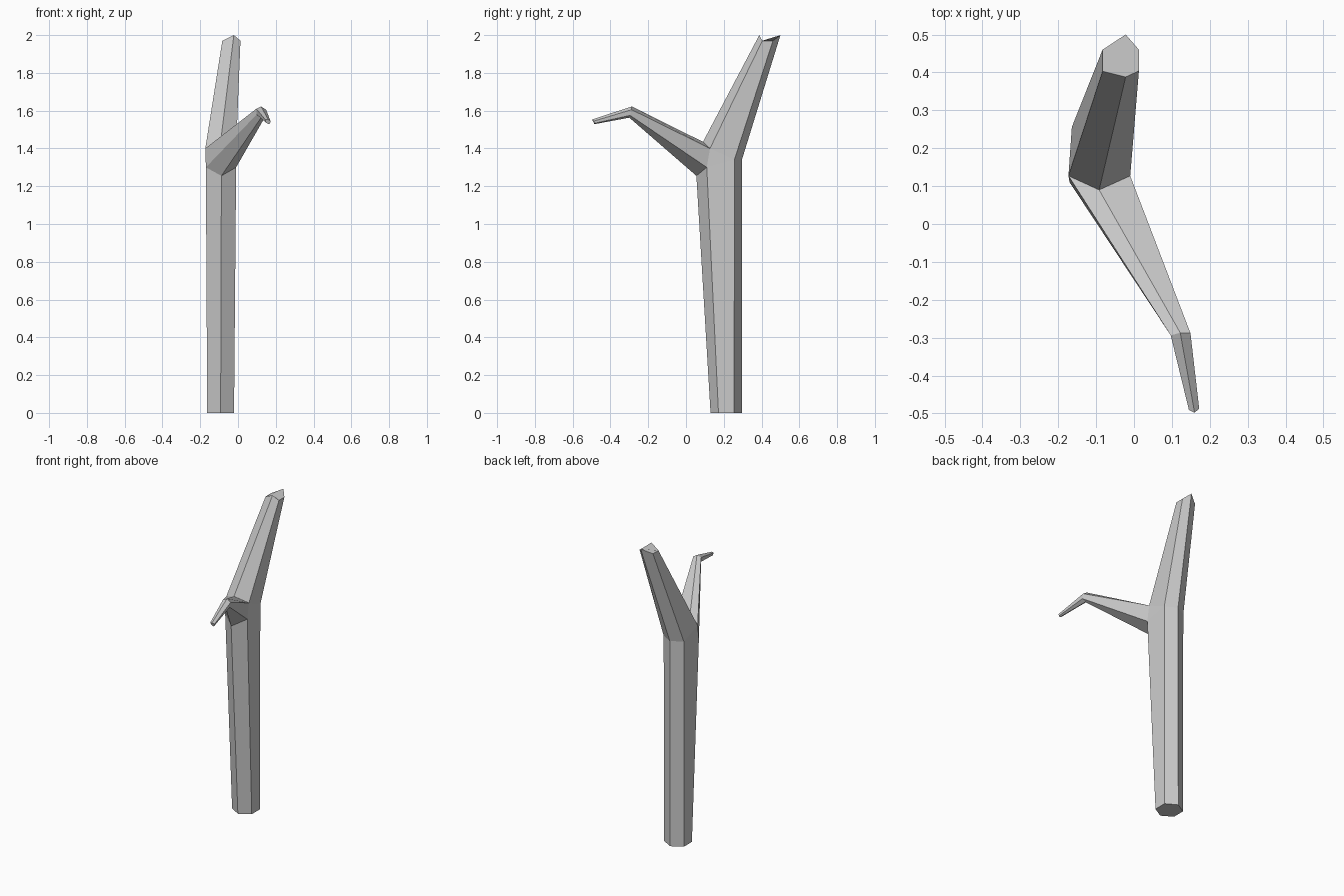
import bpy, bmesh

if "Cube" in bpy.data.objects:
    bpy.data.objects.remove(bpy.data.objects["Cube"])

bm = bmesh.new()


def ring(points):
    return [bm.verts.new(p) for p in points]


def bridge(a, b):
    for i in range(len(a)):
        j = (i + 1) % len(a)
        bm.faces.new((a[i], a[j], b[j], b[i]))


# Hexagonal foot of the trunk: front, front right, back right, back, back left, front left
foot = ring([(-.092, .13, 0), (-.021, .172, 0), (-.021, .255, 0),
             (-.092, .296, 0), (-.163, .255, 0), (-.163, .172, 0)])

# Fork: lower lip, upper lip and the back edge shared by both
low_f, low_r, low_l = ring([(-.088, .055, 1.255), (-.01, .11, 1.30), (-.17, .11, 1.30)])
high_f, high_r, high_l = ring([(-.092, .09, 1.435), (-.01, .127, 1.40), (-.173, .127, 1.40)])
back = ring([(-.018, .256, 1.34), (-.09, .296, 1.34), (-.164, .256, 1.34)])

# Tip of the leaning upper trunk
top = ring([(-.022, .388, 2), (.013, .404, 1.97), (.013, .46, 1.97),
            (-.022, .5, 2), (-.083, .46, 1.97), (-.083, .403, 1.97)])

# Side branch: elbow and drooping tip
elbow = ring([(.122, -.30, 1.563), (.148, -.296, 1.575), (.149, -.288, 1.605),
              (.122, -.287, 1.622), (.097, -.294, 1.61), (.099, -.297, 1.58)])
twig = ring([(.162, -.488, 1.528), (.170, -.485, 1.533), (.172, -.487, 1.545),
             (.16, -.498, 1.553), (.145, -.491, 1.552), (.146, -.488, 1.538)])

# Trunk, upper trunk and branch skins
bridge(foot, [low_f, low_r, *back, low_l])
bridge([high_f, high_r, *back, high_l], top)
bridge([low_f, low_r, high_r, high_f, high_l, low_l], elbow)
bridge(elbow, twig)

# Side gussets at the fork, and end caps
bm.faces.new((low_r, back[0], high_r))
bm.faces.new((low_l, high_l, back[2]))
for end in (foot, top, twig):
    bm.faces.new(end)

bmesh.ops.recalc_face_normals(bm, faces=bm.faces)
mesh = bpy.data.meshes.new("forked_trunk")
bm.to_mesh(mesh)
bm.free()
bpy.context.collection.objects.link(bpy.data.objects.new("forked_trunk", mesh))
